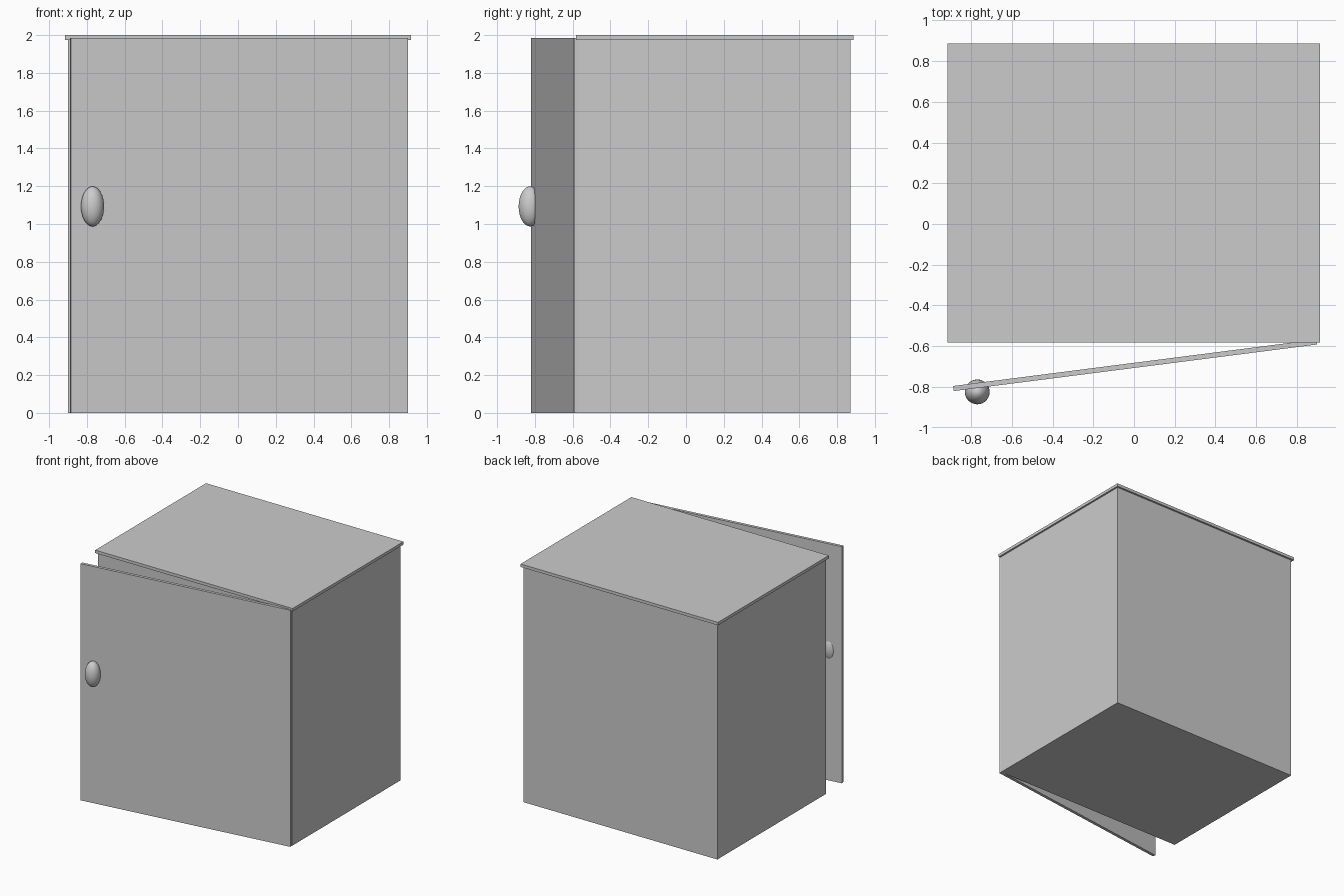
import bpy
import math
from mathutils import Matrix, Vector

if "Cube" in bpy.data.objects:
    bpy.data.objects.remove(bpy.data.objects["Cube"])


def box(name, lo, hi):
    lo, hi = Vector(lo), Vector(hi)
    bpy.ops.mesh.primitive_cube_add(size=1)
    ob = bpy.context.object
    ob.name = name
    ob.data.transform(Matrix.Translation((lo + hi) / 2) @ Matrix.Diagonal((*(hi - lo), 1)))
    return ob


# Cabinet body and overhanging top
box("cabinet_body", (-0.9, -0.57, 0), (0.9, 0.87, 1.98))
box("top_panel", (-0.917, -0.583, 1.975), (0.915, 0.886, 2.0))

# Door: front right edge at the origin, swung ajar about that hinge edge
door = box("door", (-1.8, 0, 0), (0, 0.025, 1.985))
door.location = (0.9, -0.592, 0)
door.rotation_euler.z = math.radians(7.3)

# Oval door knob
bpy.ops.mesh.primitive_uv_sphere_add(segments=32, ring_count=16, radius=1,
                                     location=(-0.77, -0.825, 1.093))
knob = bpy.context.object
knob.name = "door_knob"
knob.scale = (0.061, 0.061, 0.106)
bpy.ops.object.shade_smooth_by_angle()
